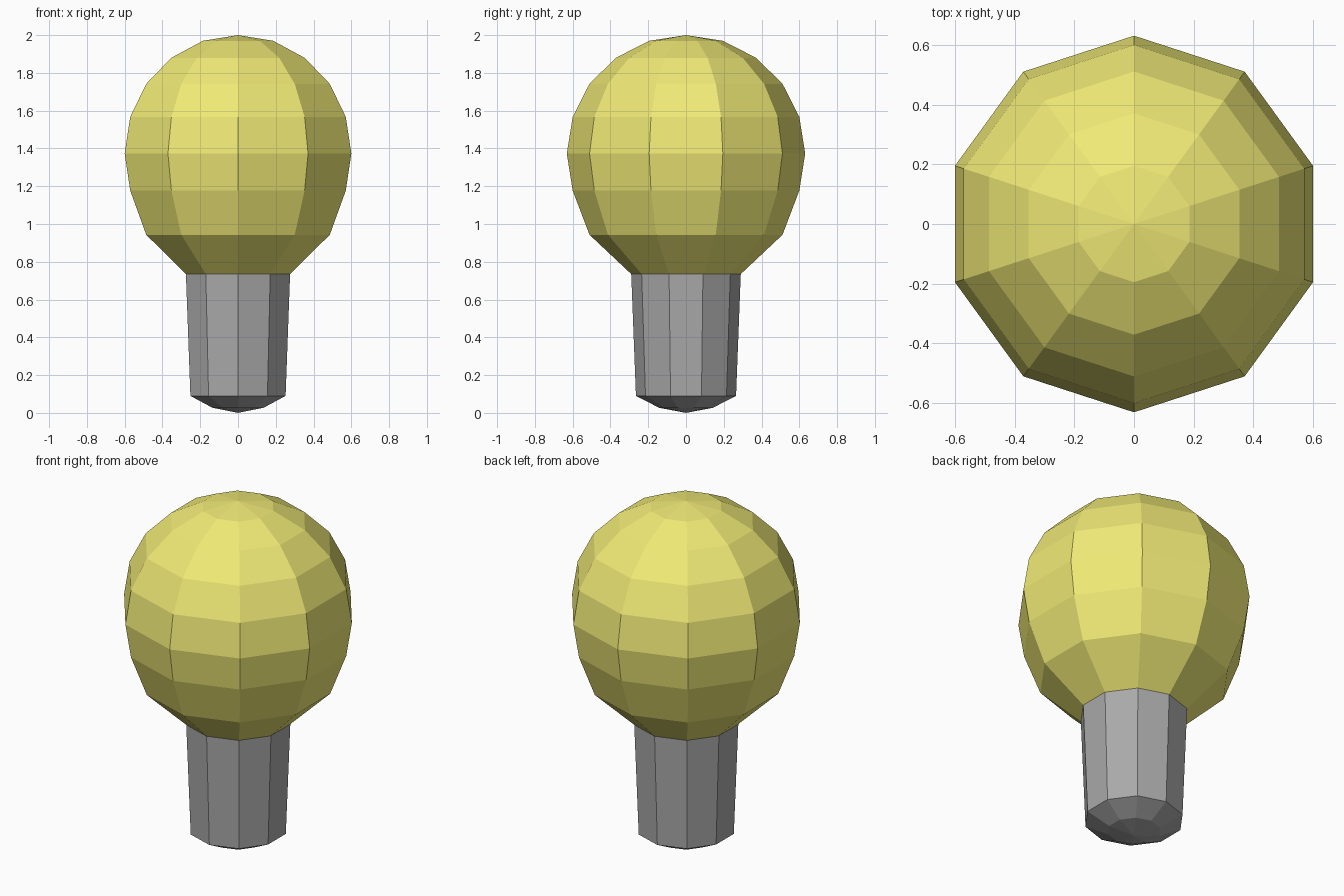
import bpy, bmesh
from math import sin, cos, pi

if "Cube" in bpy.data.objects:
    bpy.data.objects.remove(bpy.data.objects["Cube"])

SIDES = 10


def material(name, color):
    m = bpy.data.materials.new(name)
    m.diffuse_color = (*color, 1)
    m.use_nodes = True
    m.node_tree.nodes["Principled BSDF"].inputs["Base Color"].default_value = m.diffuse_color
    return m


def lathe(name, profile, mat):
    """Revolve (radius, z) points, top to bottom, into a flat-faced ten-sided solid."""
    bm = bmesh.new()
    rings = []
    for r, z in profile:
        if r == 0:
            rings.append([bm.verts.new((0, 0, z))] * SIDES)
        else:
            angles = [pi / 2 + 2 * pi * i / SIDES for i in range(SIDES)]
            rings.append([bm.verts.new((r * cos(a), r * sin(a), z)) for a in angles])
    for top, low in zip(rings, rings[1:]):
        for i in range(SIDES):
            j = (i + 1) % SIDES
            corners = dict.fromkeys((top[i], low[i], low[j], top[j]))
            bm.faces.new(list(corners))
    bmesh.ops.recalc_face_normals(bm, faces=bm.faces[:])
    mesh = bpy.data.meshes.new(name)
    bm.to_mesh(mesh)
    bm.free()
    mesh.materials.append(mat)
    obj = bpy.data.objects.new(name, mesh)
    bpy.context.collection.objects.link(obj)
    return obj


# Yellow glass globe, tapering to the neck
lathe("glass_bulb",
      [(0, 2.0), (0.195, 1.97), (0.371, 1.88), (0.511, 1.742), (0.6, 1.567),
       (0.631, 1.373), (0.6, 1.177), (0.511, 0.943), (0.29, 0.735)],
      material("yellow_glass", (0.87, 0.82, 0.18)))

# Dark metal base with a shallow domed contact underneath
lathe("metal_base",
      [(0.29, 0.735), (0.265, 0.09), (0.142, 0.027), (0, 0.0)],
      material("dark_metal", (0.4, 0.4, 0.4)))
